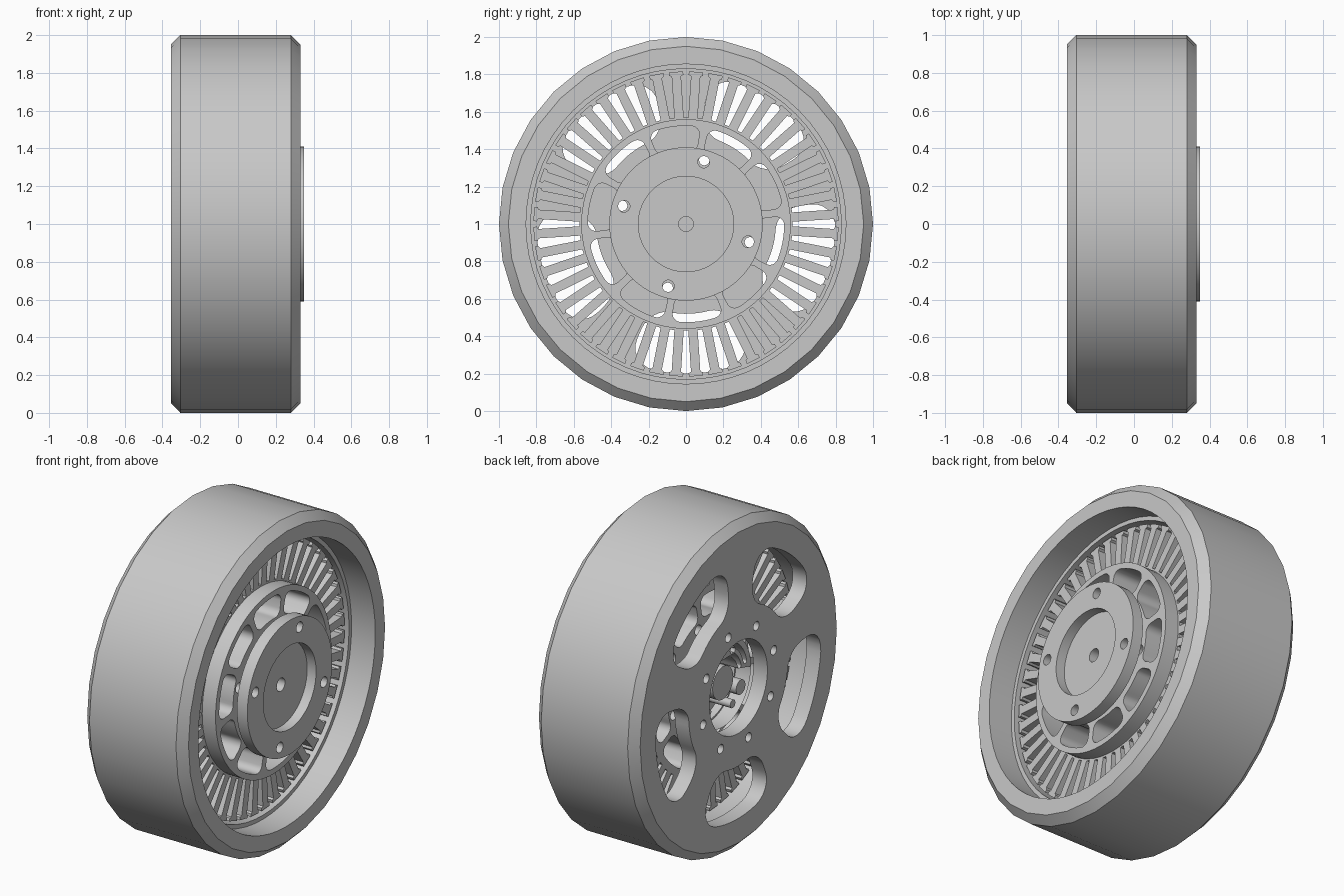
import bpy, bmesh
from math import sin, cos, pi, radians
from mathutils import Matrix

if "Cube" in bpy.data.objects:
    bpy.data.objects.remove(bpy.data.objects["Cube"])

metal = bpy.data.materials.new("grey_metal")
metal.use_nodes = True
GREY = (0.58, 0.58, 0.58, 1)
metal.diffuse_color = GREY
metal.node_tree.nodes["Principled BSDF"].inputs["Base Color"].default_value = GREY

# local x, y, z become world y, z, x, so the axle lies along x
AXLE = Matrix(((0, 0, 1, 0), (1, 0, 0, 0), (0, 1, 0, 1), (0, 0, 0, 1)))


def finish(name, bm):
    bmesh.ops.remove_doubles(bm, verts=bm.verts, dist=0.0002)
    bmesh.ops.recalc_face_normals(bm, faces=bm.faces)
    mesh = bpy.data.meshes.new(name)
    bm.to_mesh(mesh)
    bm.free()
    mesh.transform(AXLE)
    mesh.materials.append(metal)
    obj = bpy.data.objects.new(name, mesh)
    bpy.context.collection.objects.link(obj)
    bpy.ops.object.select_all(action='DESELECT')
    obj.select_set(True)
    bpy.context.view_layer.objects.active = obj
    bpy.ops.object.shade_smooth_by_angle(angle=radians(30))
    return obj


def polar(r, a):
    return r * cos(a), r * sin(a)


def circle(r, n=48, centre=(0, 0)):
    return [(centre[0] + r * cos(2 * pi * i / n), centre[1] + r * sin(2 * pi * i / n))
            for i in range(n)]


def holes(count, ring, r, start):
    return [circle(r, 16, polar(ring, radians(start) + 2 * pi * i / count))
            for i in range(count)]


def arc_slot(r0, r1, mid, half, corner):
    """Curved slot between two radii with rounded corners (angles in degrees)."""
    mid, half = radians(mid), radians(half)
    pts = []
    corners = ((r0, 1, -1), (r1, -1, -1), (r1, -1, 1), (r0, 1, 1))
    for k, (r, inward, side) in enumerate(corners):
        rc = r + inward * corner
        ac = mid + side * (half - corner / rc)
        for i in range(7):
            t = pi + (k + i / 6) * pi / 2
            pts.append(polar(rc + corner * cos(t), ac + corner * sin(t) / rc))
        if k in (1, 3):    # follow the arc to the next corner
            pts += [polar(r, ac + (2 * mid - 2 * ac) * j / 8) for j in range(1, 8)]
    return pts


def plate(name, x0, x1, *outlines):
    """Flat plate cut from an outline with holes, between two positions on the axle."""
    curve = bpy.data.curves.new(name, 'CURVE')
    curve.dimensions = '2D'
    curve.fill_mode = 'BOTH'
    curve.extrude = (x1 - x0) / 2
    for pts in outlines:
        spline = curve.splines.new('POLY')
        spline.points.add(len(pts) - 1)
        for p, (u, v) in zip(spline.points, pts):
            p.co = (u, v, 0, 1)
        spline.use_cyclic_u = True
    temp = bpy.data.objects.new(name + "_outline", curve)
    bpy.context.collection.objects.link(temp)
    deps = bpy.context.evaluated_depsgraph_get()
    mesh = bpy.data.meshes.new_from_object(temp.evaluated_get(deps))
    bpy.data.objects.remove(temp)
    bpy.data.curves.remove(curve)
    mesh.transform(Matrix.Translation((0, 0, (x0 + x1) / 2)))
    bm = bmesh.new()
    bm.from_mesh(mesh)
    bpy.data.meshes.remove(mesh)
    return finish(name, bm)


def lathe(name, profile, n):
    """Closed (position, radius) profile turned round the axle."""
    bm = bmesh.new()
    rings = [[bm.verts.new((*polar(r, 2 * pi * i / n), x)) for i in range(n)]
             for x, r in profile]
    for k, a in enumerate(rings):
        b = rings[(k + 1) % len(rings)]
        for i in range(n):
            j = (i + 1) % n
            bm.faces.new((a[i], a[j], b[j], b[i]))
    return finish(name, bm)


# Tyre with chamfered shoulders, the rim inside it and the magnet band
lathe("tyre", [(-0.355, 0.95), (-0.305, 1), (0.28, 1), (0.33, 0.95), (0.33, 0.9),
               (-0.355, 0.9)], 32)
lathe("rim", [(-0.355, 0.9), (0.33, 0.9), (0.33, 0.855), (-0.355, 0.855)], 64)
lathe("magnet_band", [(-0.27, 0.857), (0.17, 0.857), (0.17, 0.83), (-0.27, 0.83)], 64)

# Back cover with five large windows, bolt holes and central opening
plate("back_cover", -0.355, -0.26, circle(0.87, 64), circle(0.28),
      *holes(8, 0.355, 0.028, 29),
      *[arc_slot(0.48, 0.80, 56 + 72 * i, 25, 0.13) for i in range(5)])

# Stator: ring of teeth with widened tips
TEETH = 48
teeth = []
for i in range(TEETH):
    a = 2 * pi * (i + 0.5) / TEETH
    for r, w in ((0.57, -0.025), (0.79, -0.025), (0.797, -0.038), (0.815, -0.038),
                 (0.815, 0.038), (0.797, 0.038), (0.79, 0.025), (0.57, 0.025)):
        teeth.append((r * cos(a) - w * sin(a), r * sin(a) + w * cos(a)))
plate("stator_teeth", -0.15, 0.15, teeth, circle(0.55))

# Spoked carrier inside the stator
bolts = holes(4, 0.345, 0.032, 74)
plate("stator_carrier", -0.15, 0.24, circle(0.56, 64), circle(0.26), *bolts,
      *[arc_slot(0.39, 0.525, 97 + 36 * i, 15.5, 0.045) for i in range(10)])

# Front hub: floor plate and raised flange
plate("hub_floor", 0.23, 0.29, circle(0.27), circle(0.04, 24))
plate("hub_flange", 0.28, 0.35, circle(0.41, 64), circle(0.255), *bolts)

# Bearing block seen through the back opening
plate("bearing_block", -0.25, -0.1, circle(0.27), circle(0.1, 32),
      *holes(2, 0.195, 0.045, 208), *holes(3, 0.19, 0.025, 240),
      arc_slot(0.15, 0.18, 145, 25, 0.013), arc_slot(0.205, 0.235, 145, 25, 0.013),
      arc_slot(0.17, 0.2, 325, 16, 0.013))
plate("bearing_seat", -0.1, 0.0, circle(0.265), circle(0.04, 24))
